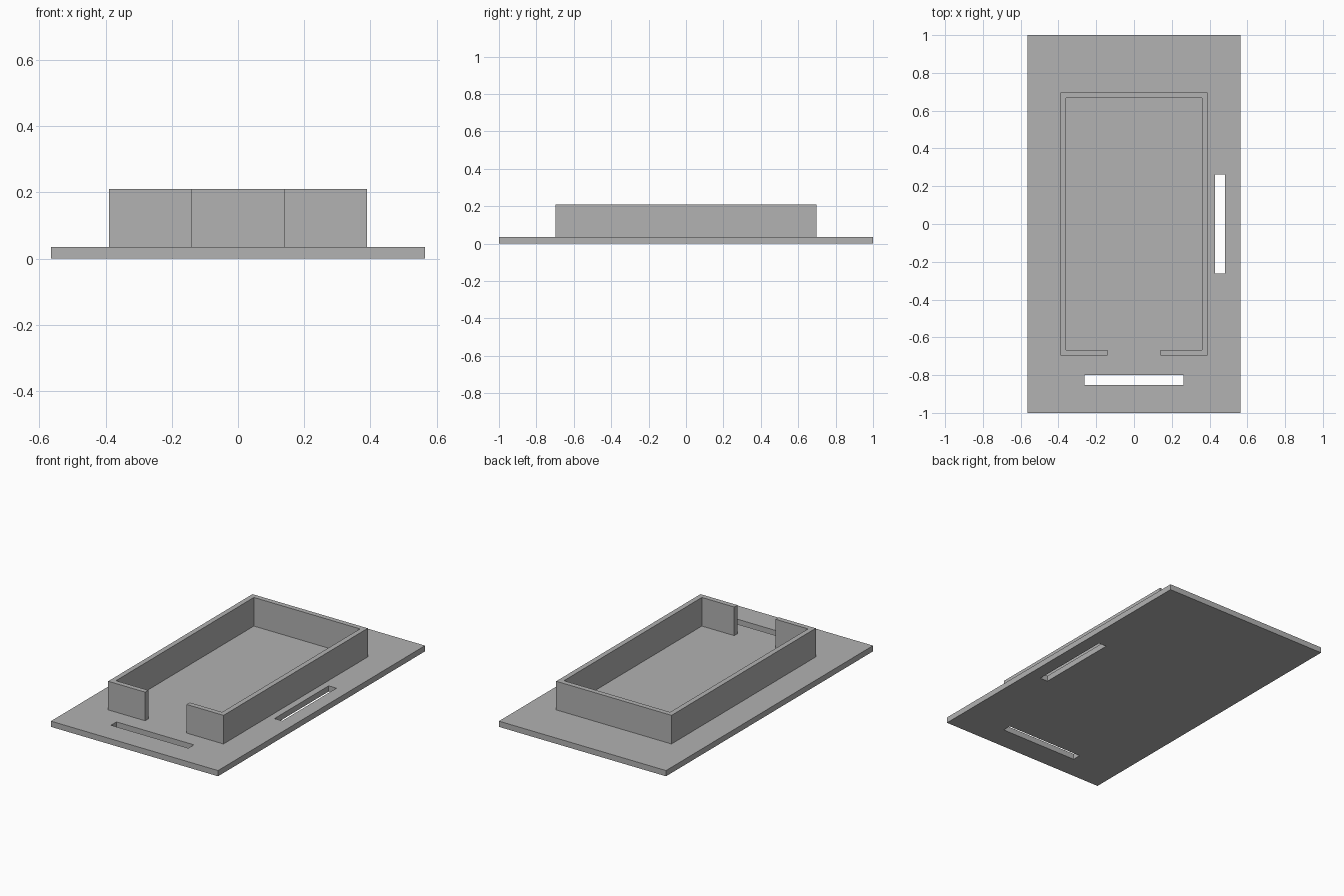
import bpy
import bmesh

default_cube = bpy.data.objects.get("Cube")
if default_cube:
    bpy.data.objects.remove(default_cube, do_unlink=True)

BASE_TOP = 0.035
WALL_TOP = 0.21

grey = bpy.data.materials.new("plain grey")
grey.use_nodes = True
colour = (0.445, 0.445, 0.445, 1)
grey.diffuse_color = colour
grey.node_tree.nodes["Principled BSDF"].inputs["Base Color"].default_value = colour


def prism(name, outline, z0, z1):
    """Extrude a flat outline straight up from z0 to z1."""
    bm = bmesh.new()
    face = bm.faces.new([bm.verts.new((x, y, z0)) for x, y in outline])
    top = bmesh.ops.extrude_face_region(bm, geom=[face], use_keep_orig=True)
    verts = [v for v in top["geom"] if isinstance(v, bmesh.types.BMVert)]
    bmesh.ops.translate(bm, verts=verts, vec=(0, 0, z1 - z0))
    bmesh.ops.recalc_face_normals(bm, faces=bm.faces[:])
    mesh = bpy.data.meshes.new(name)
    bm.to_mesh(mesh)
    bm.free()
    mesh.materials.append(grey)
    obj = bpy.data.objects.new(name, mesh)
    bpy.context.collection.objects.link(obj)
    return obj


def rectangle(x0, x1, y0, y1):
    return [(x0, y0), (x1, y0), (x1, y1), (x0, y1)]


def cut_slot(target, outline):
    """Cut a slot right through the plate, then discard the cutter."""
    cutter = prism("slot_cutter", outline, -0.1, 0.1)
    cutter.hide_render = True
    boolean = target.modifiers.new("slot", "BOOLEAN")
    boolean.operation = "DIFFERENCE"
    boolean.solver = "EXACT"
    boolean.object = cutter
    bpy.context.view_layer.objects.active = target
    bpy.ops.object.modifier_apply(modifier=boolean.name)
    bpy.data.objects.remove(cutter, do_unlink=True)


# Base plate with a front slot and a side slot
base = prism("base_plate", rectangle(-0.565, 0.565, -1, 1), 0, BASE_TOP)
cut_slot(base, rectangle(-0.262, 0.262, -0.853, -0.8))
cut_slot(base, rectangle(0.43, 0.483, -0.262, 0.262))

# Thin raised wall, open in the middle of the front
out_x, out_y, gap, thick = 0.39, 0.697, 0.14, 0.031
in_x, in_y = out_x - thick, out_y - thick
half = [(gap, -in_y), (gap, -out_y), (out_x, -out_y), (out_x, out_y)]
inner = [(in_x, in_y), (in_x, -in_y)]
outline = (half + [(-x, y) for x, y in reversed(half)]
           + [(-x, y) for x, y in reversed(inner)] + inner)
prism("raised_wall", outline, BASE_TOP, WALL_TOP)
